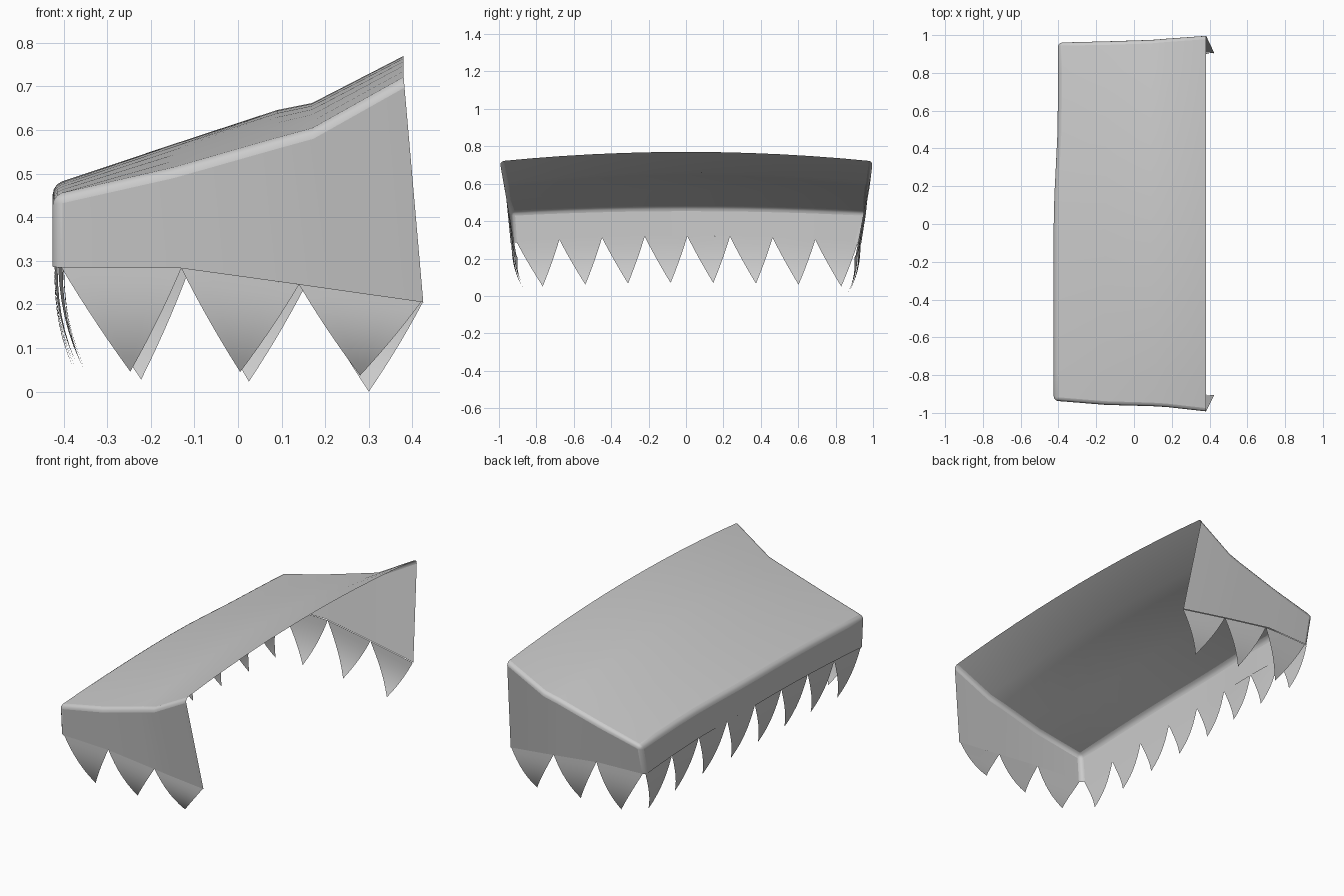
import bpy, bmesh
from mathutils import Vector

if "Cube" in bpy.data.objects:
    bpy.data.objects.remove(bpy.data.objects["Cube"])

# Stations from the low front (-x) to the high back (+x)
TOP_X = [-0.425, -0.15, 0.09, 0.17, 0.38]
EDGE_Z = [0.45, 0.512, 0.58, 0.602, 0.72]
CAMBER = [0.025, 0.055, 0.066, 0.06, 0.05]
TOP_HW = {-1: [0.937, 0.96, 0.967, 0.972, 0.996], 1: [0.966, 0.97, 0.978, 0.985, 1.0]}
BOT_X = [-0.425, -0.13, 0.13, 0.22, 0.425]
BOT_Z = [0.285, 0.283, 0.247, 0.234, 0.205]
BOT_HW = [0.925, 0.937, 0.925, 0.92, 0.905]
NY = 12


def front_shift(y):
    t = max(0.0, min(1.0, y / 0.6))
    return 0.022 * t * t * (3 - 2 * t)


def roof_point(i, v):
    y = TOP_HW[1 if v > 0 else -1][i] * v
    x = TOP_X[i] + (front_shift(y) if i == 0 else 0)
    return Vector((x, y, EDGE_Z[i] + CAMBER[i] * (1 - v * v)))


def front_bottom(v):
    y = BOT_HW[0] * v
    return Vector((BOT_X[0] + front_shift(y), y, BOT_Z[0] + 0.035 * (1 - v * v)))


def side_bottom(i, s):
    return front_bottom(s) if i == 0 else Vector((BOT_X[i], s * BOT_HW[i], BOT_Z[i]))


def lerp_at(x, xs, ys):
    for k in range(len(xs) - 1):
        if x <= xs[k + 1]:
            t = (x - xs[k]) / (xs[k + 1] - xs[k])
            return ys[k] + t * (ys[k + 1] - ys[k])
    return ys[-1]


def add_grid(bm, rows):
    vs = [[bm.verts.new(p) for p in r] for r in rows]
    for a, b in zip(vs, vs[1:]):
        for k in range(len(a) - 1):
            bm.faces.new((a[k], a[k + 1], b[k + 1], b[k]))


def finish(bm, name, angle, bevel=0):
    bmesh.ops.remove_doubles(bm, verts=bm.verts, dist=0.0003)
    bmesh.ops.recalc_face_normals(bm, faces=bm.faces)
    up = sum(f.normal.z * f.calc_area() for f in bm.faces)
    if bevel and up < 0:
        bmesh.ops.reverse_faces(bm, faces=bm.faces)
    me = bpy.data.meshes.new(name)
    bm.to_mesh(me)
    bm.free()
    ob = bpy.data.objects.new(name, me)
    bpy.context.collection.objects.link(ob)
    bpy.ops.object.select_all(action='DESELECT')
    ob.select_set(True)
    bpy.context.view_layer.objects.active = ob
    if bevel:
        m = ob.modifiers.new("soft_edges", 'BEVEL')
        m.width, m.segments, m.angle_limit = bevel, 3, 0.8
    bpy.ops.object.shade_smooth_by_angle(angle=angle)
    return ob


# Canopy: cambered roof, front valance and two side cheeks in one sheet
bm = bmesh.new()
vs = [-1 + 2 * j / NY for j in range(NY + 1)]
add_grid(bm, [[front_bottom(v) for v in vs]] +
         [[roof_point(i, v) for v in vs] for i in range(5)])
for s in (-1, 1):
    add_grid(bm, [[roof_point(i, s) for i in range(5)],
                  [side_bottom(i, s) for i in range(5)]])
finish(bm, "canopy", 0.9, 0.022)


def add_tooth(bm, edge, a, b, tip, inward, curl, n=7):
    """Pointed pennant hanging below edge(a..b), curling inward at its tip."""
    mid = (a + b) / 2
    rows = []
    for r in range(n + 1):
        t = r / n
        row = []
        for k in range(5):
            c = k / 4
            p = edge(a + (b - a) * c)
            lean = (tip[0] - mid) * t
            width = (1 - t) * (1 + 0.12 * t)
            q = edge(mid + (a + (b - a) * c - mid) * width + lean)
            q.z = p.z * (1 - t) + tip[1] * t
            row.append(q + inward * (curl * t ** 2.5 + 0.004))
        rows.append(row)
    add_grid(bm, rows)


# Front fringe
bm = bmesh.new()
for k in range(8):
    a = -0.905 + k * 0.228
    m = a + 0.114
    add_tooth(bm, lambda y: front_bottom(y / BOT_HW[0]), a, a + 0.228,
              (m + 0.025, 0.07 - 0.03 * m * m), Vector((1, 0, 0)), 0.045)
finish(bm, "front_fringe", 0.9)

# Side fringes
SIDES = {-1: ("right_fringe", [-0.405, -0.13, 0.14, 0.42],
              [(-0.247, 0.046), (0.005, 0.045), (0.28, 0.037)]),
         1: ("left_fringe", [-0.385, -0.112, 0.155, 0.424],
             [(-0.222, 0.028), (0.025, 0.023), (0.3, 0.0)])}
for s, (name, cuts, tips) in SIDES.items():
    def side_edge(x, s=s):
        return Vector((x, s * lerp_at(x, BOT_X, BOT_HW), lerp_at(x, BOT_X, BOT_Z)))
    bm = bmesh.new()
    for k in range(3):
        add_tooth(bm, side_edge, cuts[k], cuts[k + 1], tips[k], Vector((0, -s, 0)), 0.055)
    finish(bm, name, 0.9)
